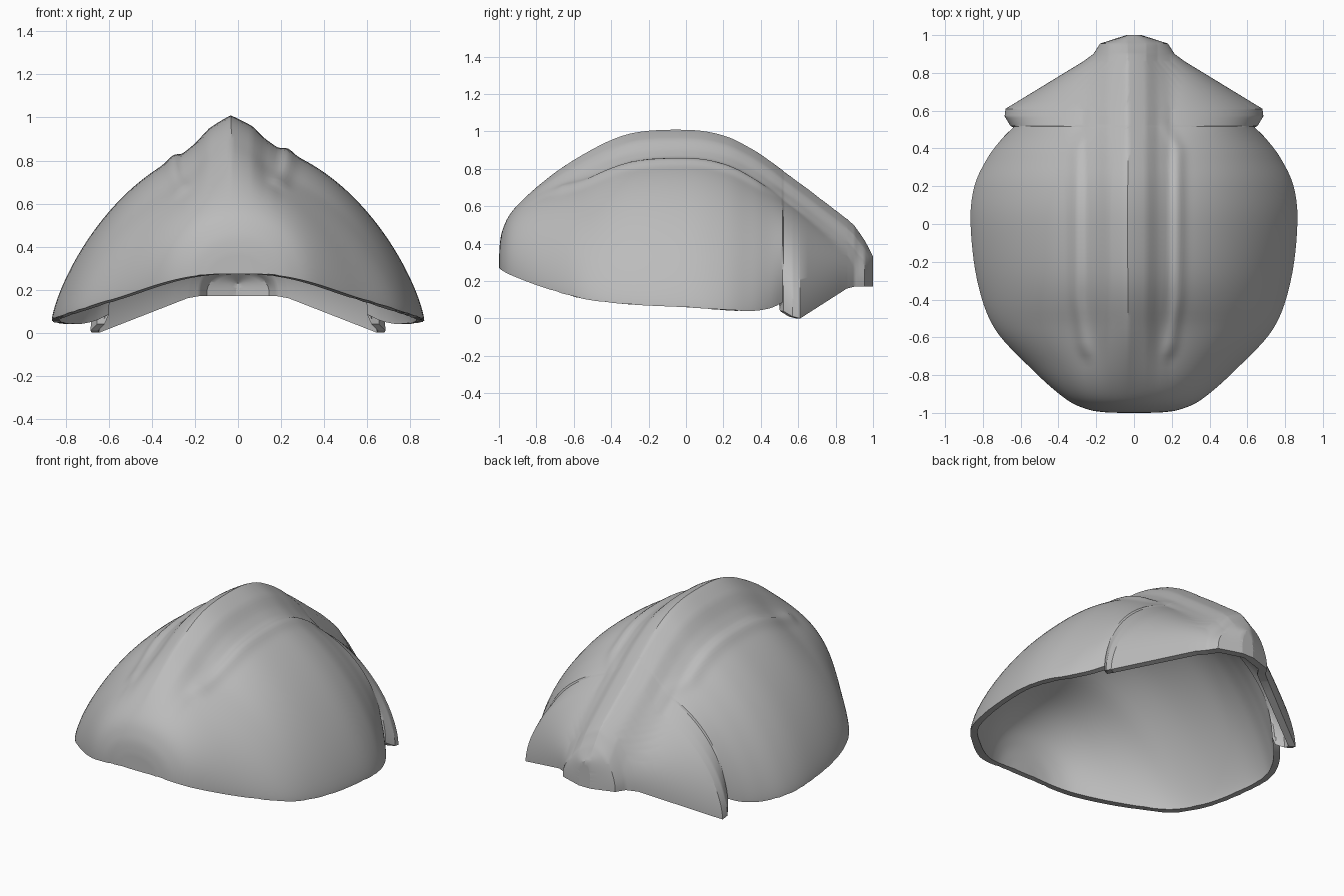
import bpy, bmesh, math

if "Cube" in bpy.data.objects:
    bpy.data.objects.remove(bpy.data.objects["Cube"], do_unlink=True)

COLUMNS, STEPS = 160, 6
WALL = .035
CREST_X = -0.035          # the crest sits slightly off centre
CREST_HEIGHT = 0.13

# Front part stations: y, half width, rim height, crest height, roundness
BOWL = [
    (-1, .06, .272, .272, .5),
    (-.998, .14, .27, .37, .5),
    (-.98, .25, .255, .475, .5),
    (-.92, .37, .225, .585, .52),
    (-.76, .55, .165, .735, .64),
    (-.55, .74, .105, .88, .72),
    (-.3, .83, .075, .99, .75),
    (0, .865, .06, 1.01, .75),
    (.2, .845, .045, .98, .74),
    (.35, .775, .04, .91, .68),
    (.45, .7, .055, .845, .59),
    (.515, .635, .085, .795, .48),
]
# Rear skirt stations, joined by straight runs
SKIRT = [
    (.52, .655, .04, .79, .52),
    (.57, .685, .01, .755, .58),
    (.61, .68, 0, .725, .59),
    (.86, .27, .16, .535, .42),
    (.9, .215, .17, .5, .4),
    (.955, .18, .17, .42, .35),
    (1, .04, .17, .34, .3),
    (1, .04, .17, .17, .3),
]


def smoothstep(a, b, x):
    t = min(1, max(0, (x - a) / (b - a)))
    return t * t * (3 - 2 * t)


def blend(points, smooth):
    """Refine a list of stations along a spline or along straight runs."""
    out = []
    last = len(points) - 1
    for i in range(last):
        p0, p1 = points[max(i - 1, 0)], points[i]
        p2, p3 = points[i + 1], points[min(i + 2, last)]
        for s in range(STEPS):
            t = s / STEPS
            row = []
            for a, b, c, d in zip(p0, p1, p2, p3):
                v = b + (c - b) * t
                if smooth and i > 0:
                    v = b + t / 2 * (c - a + t * (2*a - 5*b + 4*c - d
                                                  + t * (3*(b - c) + d - a)))
                row.append(v)
            out.append(row)
    return out + [list(points[last])]


def crest(d):
    """Ridge height at distance d from its centre line."""
    knots = [(0, 1), (.1, .64), (.16, .26), (.23, 0)]
    for (a, ha), (b, hb) in zip(knots, knots[1:]):
        if d <= b:
            return ha + (hb - ha) * (d - a) / (b - a)
    return 0


def surface(station, phi, inside):
    y, w, rim, top, power = station
    u = math.sin(phi)
    room = max(0, top - rim)
    # Crest fades into the brow at the front
    rise = CREST_HEIGHT * smoothstep(-.95, -.5, y) * min(1, room / .3)
    height = max(0, math.cos(phi)) ** (2 * power)
    if inside:
        # Plain lining without crest or beads
        return (max(.01, w - WALL) * u, y * (1 - WALL),
                rim + max(0, room - rise - WALL) * height)
    x = w * u
    d = abs(x - CREST_X)
    z = rim + (room - rise) * height + rise * crest(d) * (1 - u ** 6)
    # Long raised bead on each side of the crest
    bead_at = .265 - .5 * max(0, y - .4) - .15 * max(0, -.4 - y)
    length = smoothstep(-.72, -.66, y) * (1 - smoothstep(.3, .6, y))
    z += .02 * length * math.exp(-((d - bead_at) / .035) ** 2)
    return x, y, z


rows = blend(BOWL, True) + blend(SKIRT, False)
bm = bmesh.new()


def loft(inside):
    """Skin all stations and return the loop of rim points."""
    grid = [[bm.verts.new(surface(r, math.pi * (j / COLUMNS - .5), inside))
             for j in range(COLUMNS + 1)] for r in rows]
    for r0, r1 in zip(grid, grid[1:]):
        for j in range(COLUMNS):
            quad = (r0[j], r0[j + 1], r1[j + 1], r1[j])
            bm.faces.new(quad[::-1] if inside else quad)
    right = [r[0] for r in grid]
    left = [r[-1] for r in grid]
    return grid[0][:-1] + left[:-1] + grid[-1][:0:-1] + right[:0:-1]


# Outer shell, inner lining and the lip between them
outer, inner = loft(False), loft(True)
for i in range(len(outer)):
    bm.faces.new((outer[i], outer[i - 1], inner[i - 1], inner[i]))
bmesh.ops.remove_doubles(bm, verts=bm.verts, dist=.003)
mesh = bpy.data.meshes.new("helmet_shell")
bm.to_mesh(mesh)
bm.free()
shell = bpy.data.objects.new("helmet_shell", mesh)
bpy.context.collection.objects.link(shell)

# Single grey finish
grey = bpy.data.materials.new("plain_grey")
grey.use_nodes = True
colour = (.5, .5, .5, 1)
grey.diffuse_color = colour
grey.node_tree.nodes["Principled BSDF"].inputs["Base Color"].default_value = colour
mesh.materials.append(grey)

bpy.context.view_layer.objects.active = shell
shell.select_set(True)
bpy.ops.object.shade_smooth_by_angle(angle=math.radians(30))
